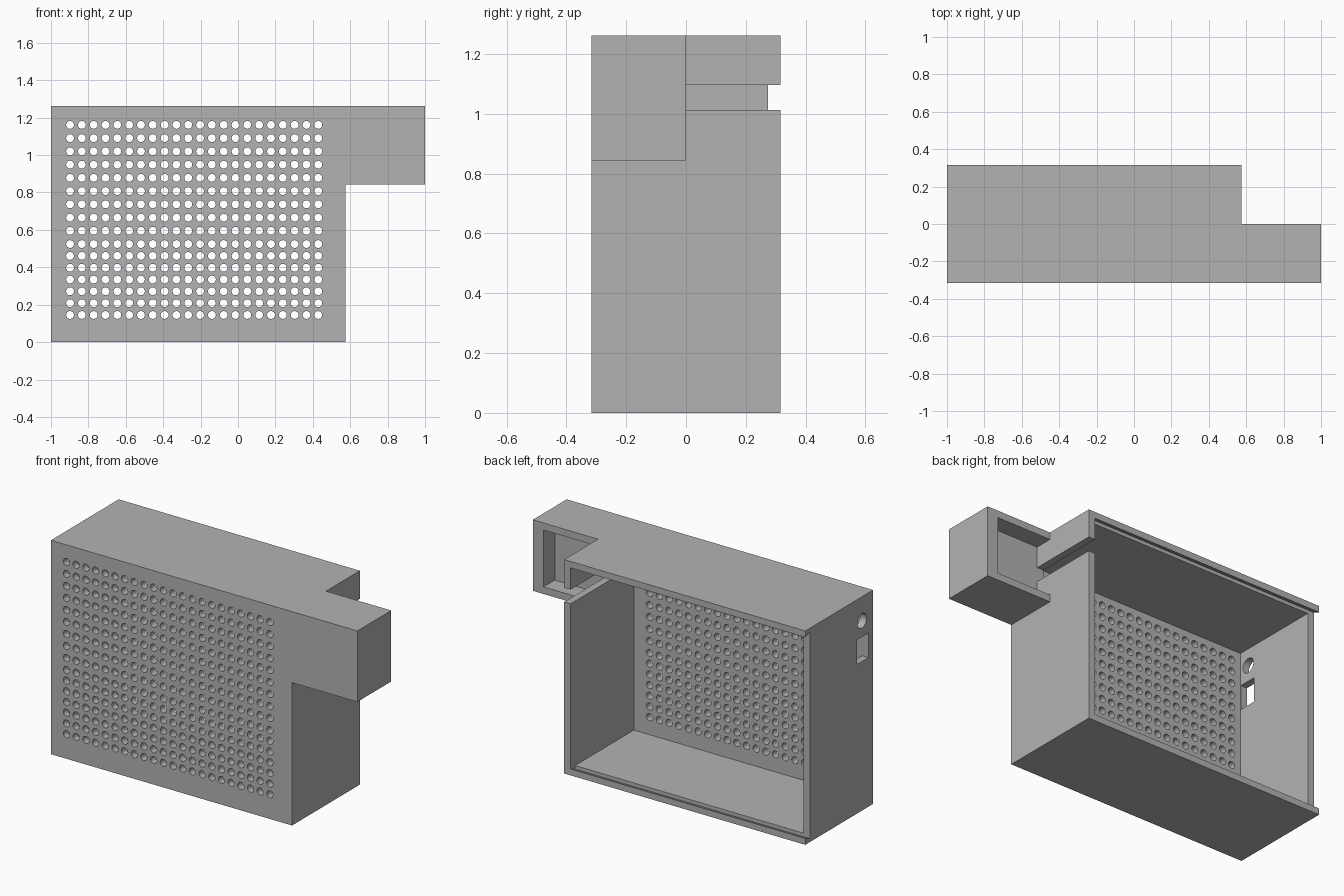
import bpy, bmesh, math
from mathutils import Matrix, Vector

cube = bpy.data.objects.get("Cube")
if cube:
    bpy.data.objects.remove(cube, do_unlink=True)

grey = bpy.data.materials.new("plain_grey")
grey.use_nodes = True
grey.diffuse_color = (0.45, 0.45, 0.45, 1)
grey.node_tree.nodes["Principled BSDF"].inputs["Base Color"].default_value = (0.45, 0.45, 0.45, 1)

# Overall dimensions
WALL = 0.042
BACK = 0.316
TOP = 1.262
BOX_X = 0.574
ARM_Z = 0.843
POCKET_Y = -0.105
INNER_X = BOX_X - WALL
LID_Y = BACK - WALL


def add_box(bm, x, y, z):
    """Box spanning the given (low, high) ranges."""
    size = [r[1] - r[0] for r in (x, y, z)]
    mid = Vector([(r[0] + r[1]) / 2 for r in (x, y, z)])
    bmesh.ops.create_cube(bm, size=1, matrix=Matrix.Translation(mid) @ Matrix.Diagonal((*size, 1)))


def add_cylinder(bm, centre, radius, axis, sides=16):
    turn = Matrix.Rotation(math.pi / 2, 4, "X" if axis == "Y" else "Y")
    bmesh.ops.create_cone(bm, cap_ends=True, segments=sides, radius1=radius, radius2=radius,
                          depth=0.2, matrix=Matrix.Translation(centre) @ turn)


def to_object(bm, name):
    bmesh.ops.recalc_face_normals(bm, faces=bm.faces)
    mesh = bpy.data.meshes.new(name)
    bm.to_mesh(mesh)
    bm.free()
    mesh.materials.append(grey)
    obj = bpy.data.objects.new(name, mesh)
    bpy.context.collection.objects.link(obj)
    return obj


def box_object(name, x, y, z):
    bm = bmesh.new()
    add_box(bm, x, y, z)
    return to_object(bm, name)


case = box_object("speaker_case", (-1, 1), (-BACK, BACK), (0, TOP))
cutters = []

# Leave only the arm beside the main box
cutters.append(box_object("cut_under_arm", (BOX_X, 1.2), (-0.5, 0.5), (-0.2, ARM_Z)))
cutters.append(box_object("cut_behind_arm", (BOX_X, 1.2), (0, 0.5), (0.5, 1.5)))

# Hollow interior, open at the back
cutters.append(box_object("cut_interior", (-1 + WALL, INNER_X), (-LID_Y, 0.5), (WALL, TOP - WALL)))

# Dovetail track for a lid that slides in from the -x side
bm = bmesh.new()
track = [(LID_Y, WALL / 2), (LID_Y, TOP - WALL / 2), (BACK + 0.01, TOP - WALL), (BACK + 0.01, WALL)]
face = bm.faces.new([bm.verts.new((-1.1, y, z)) for y, z in track])
end = bmesh.ops.extrude_face_region(bm, geom=[face])["geom"]
bmesh.ops.translate(bm, vec=(1.1 + INNER_X, 0, 0),
                    verts=[v for v in end if isinstance(v, bmesh.types.BMVert)])
cutters.append(to_object(bm, "cut_lid_track"))

# Shallow pocket in the arm and the slot that leads into it
cutters.append(box_object("cut_arm_pocket", (BOX_X, 0.93), (POCKET_Y, 0.1), (ARM_Z + WALL, TOP - WALL)))
cutters.append(box_object("cut_cable_slot", (0.5, 0.62), (POCKET_Y, 0.5), (1.012, 1.096)))

# Round and rectangular ports in the -x wall
bm = bmesh.new()
add_cylinder(bm, (-1, -0.212, 1.12), 0.043, "X", 32)
add_box(bm, (-1.1, -0.9), (-0.272, -0.165), (0.88, 1.025))
cutters.append(to_object(bm, "cut_side_ports"))

# Grille of round holes: the upper rows are spaced a little wider
rows = [0.145 + 0.0632 * i for i in range(7)]
rows += [rows[-1] + 0.0708 * i for i in range(1, 10)]
bm = bmesh.new()
for z in rows:
    for column in range(22):
        add_cylinder(bm, (-0.898 + 0.0632 * column, -0.3, z), 0.021, "Y")
cutters.append(to_object(bm, "cut_grille"))

# Apply every cut, then drop the cutters
for cutter in cutters:
    cutter.hide_render = True
    mod = case.modifiers.new(cutter.name, "BOOLEAN")
    mod.operation = "DIFFERENCE"
    mod.solver = "EXACT"
    mod.object = cutter
result = bpy.data.meshes.new_from_object(case.evaluated_get(bpy.context.evaluated_depsgraph_get()))
case.modifiers.clear()
case.data = result
case.data.materials.clear()
case.data.materials.append(grey)
for poly in case.data.polygons:
    poly.material_index = 0
for cutter in cutters:
    bpy.data.objects.remove(cutter, do_unlink=True)
